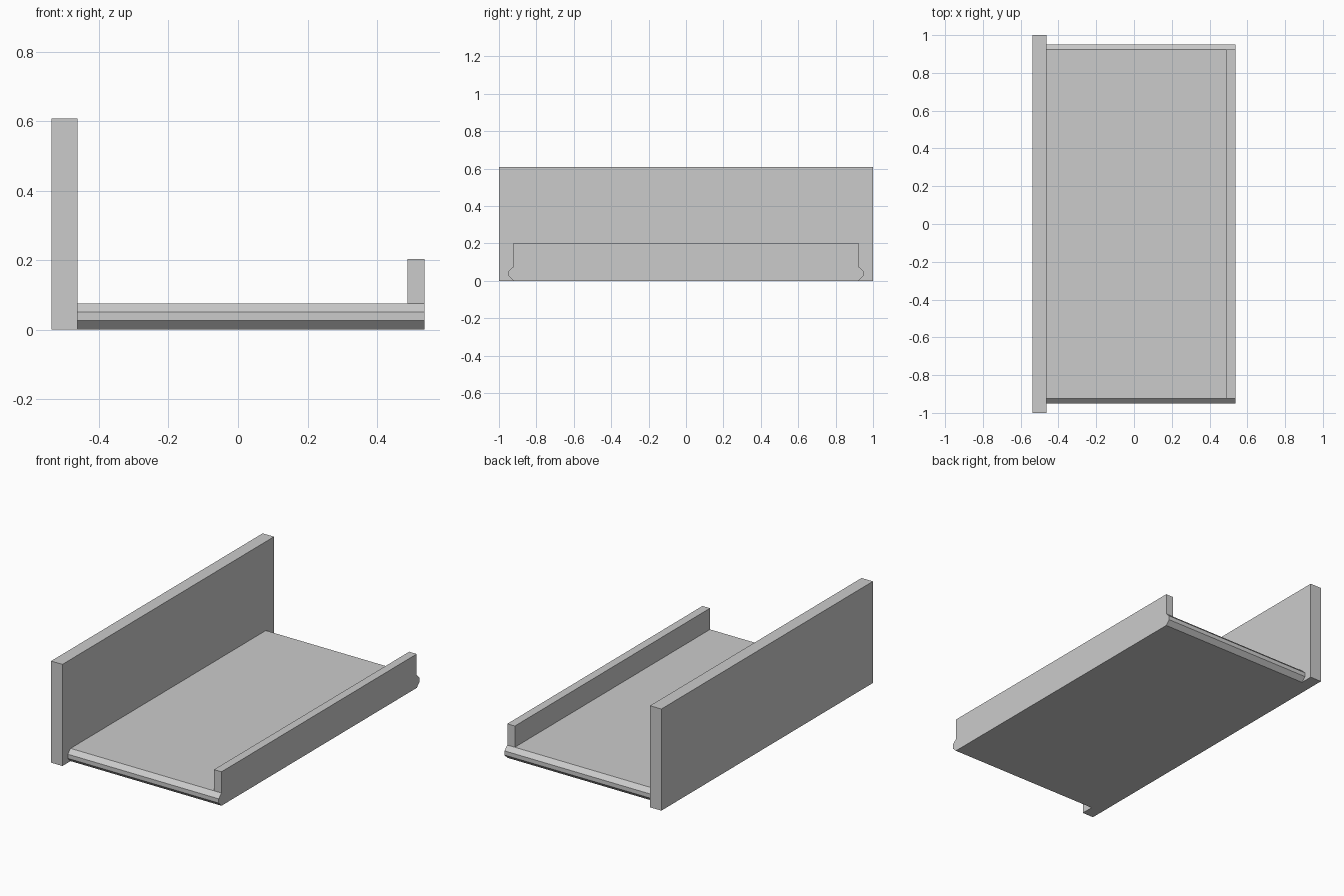
import bpy
import bmesh

cube = bpy.data.objects.get("Cube")
if cube:
    bpy.data.objects.remove(cube, do_unlink=True)

GREY = (0.6, 0.6, 0.6, 1.0)
grey = bpy.data.materials.new("light grey")
grey.use_nodes = True
grey.diffuse_color = GREY
grey.node_tree.nodes["Principled BSDF"].inputs["Base Color"].default_value = GREY


def extrude_profile(name, profile, x0, x1):
    """Extrude a closed (y, z) outline along x."""
    bm = bmesh.new()
    face = bm.faces.new([bm.verts.new((x0, y, z)) for y, z in profile])
    grown = bmesh.ops.extrude_face_region(bm, geom=[face])
    moved = [v for v in grown["geom"] if isinstance(v, bmesh.types.BMVert)]
    bmesh.ops.translate(bm, verts=moved, vec=(x1 - x0, 0, 0))
    bmesh.ops.recalc_face_normals(bm, faces=bm.faces)
    mesh = bpy.data.meshes.new(name)
    bm.to_mesh(mesh)
    bm.free()
    mesh.materials.append(grey)
    obj = bpy.data.objects.new(name, mesh)
    bpy.context.collection.objects.link(obj)
    return obj


def mirrored(half):
    """Complete a +y half outline, listed bottom to top, with its -y twin."""
    return half + [(-y, z) for y, z in reversed(half)]


EDGE, RAIL = 0.923, 0.949      # half widths of the tray and its side rails
FLOOR, LIP, WALL = 0.076, 0.203, 0.608
OUTER, INNER = 0.537, -0.462

# Tall end panel
extrude_profile("end_panel", mirrored([(1, 0), (1, WALL)]), -OUTER, INNER)

# Floor with a bevelled runner along both sides
rail = [(EDGE, 0), (RAIL, 0.026), (RAIL, 0.051), (EDGE, FLOOR)]
extrude_profile("tray_floor", mirrored(rail), INNER, OUTER)

# Low lip at the opposite end
extrude_profile("end_lip", mirrored([(EDGE, FLOOR), (EDGE, LIP)]), 0.487, OUTER)
